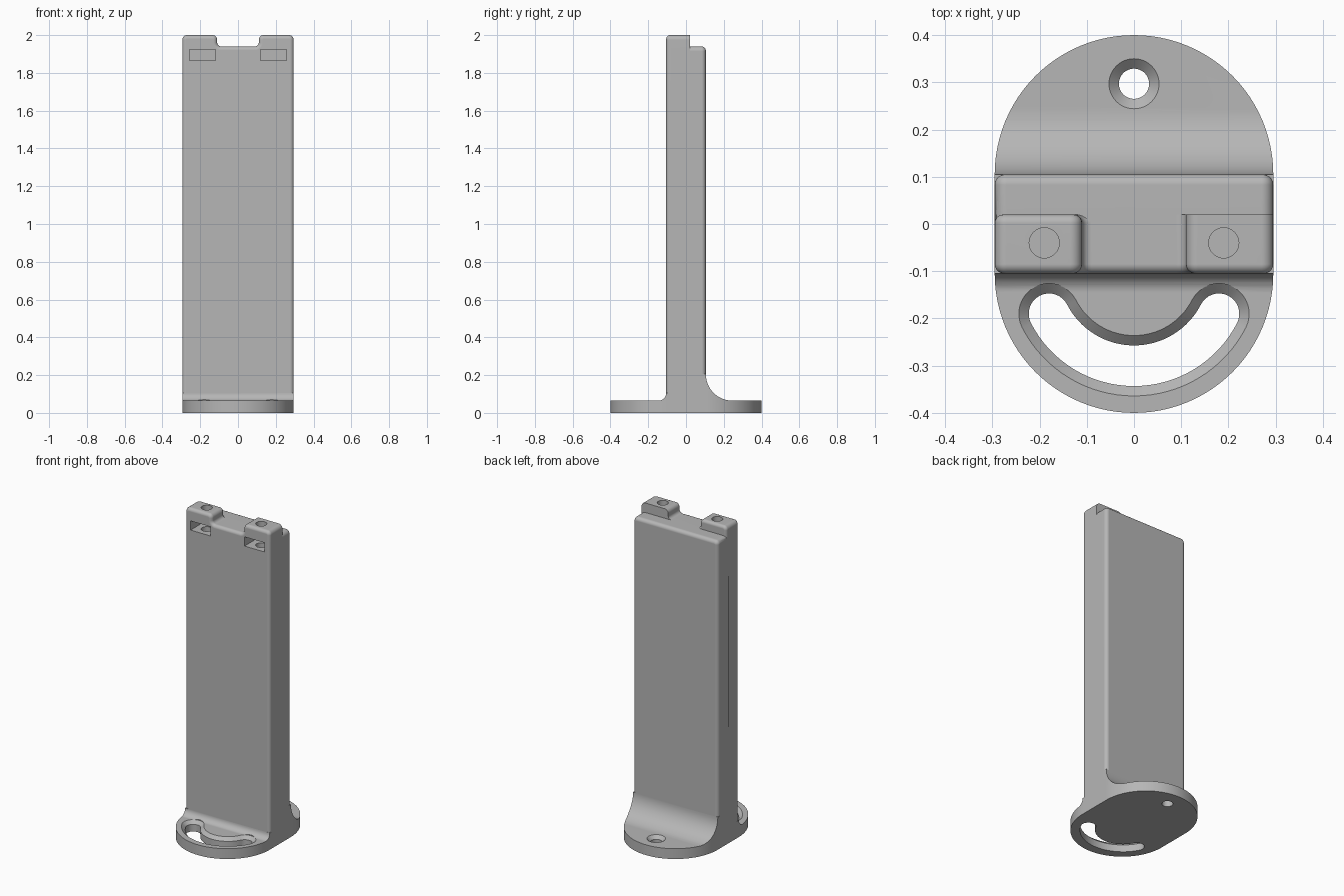
import bpy, bmesh
from math import sin, cos, pi, radians, atan2, hypot

if "Cube" in bpy.data.objects:
    bpy.data.objects.remove(bpy.data.objects["Cube"])

W, D = 0.295, 0.105          # half width / half depth of the column

grey = bpy.data.materials.new("light_grey")
grey.diffuse_color = (0.47, 0.47, 0.47, 1)
grey.use_nodes = True
grey.node_tree.nodes["Principled BSDF"].inputs["Base Color"].default_value = grey.diffuse_color


def arc(cx, cy, r, a0, a1, n=8):
    """Points on a circular arc, angles in degrees."""
    return [(cx + r * cos(radians(a0 + (a1 - a0) * i / n)),
             cy + r * sin(radians(a0 + (a1 - a0) * i / n))) for i in range(n + 1)]


def loft(name, loops, bevels=()):
    """Solid skinned through equal-length 3D loops; bevels = (edge test, radius)."""
    bm = bmesh.new()
    rings = [[bm.verts.new(p) for p in lp] for lp in loops]
    n = len(rings[0])
    bm.faces.new(rings[0])
    bm.faces.new(rings[-1])
    for a, b in zip(rings, rings[1:]):
        for i in range(n):
            j = (i + 1) % n
            bm.faces.new((a[i], a[j], b[j], b[i]))
    bmesh.ops.recalc_face_normals(bm, faces=bm.faces)
    for test, r in bevels:
        edges = [e for e in bm.edges if all(test(v.co) for v in e.verts)]
        bmesh.ops.bevel(bm, geom=edges, offset=r, segments=5, profile=0.5,
                        affect='EDGES', clamp_overlap=False)
    bmesh.ops.recalc_face_normals(bm, faces=bm.faces)
    me = bpy.data.meshes.new(name)
    bm.to_mesh(me)
    bm.free()
    me.materials.append(grey)
    ob = bpy.data.objects.new(name, me)
    bpy.context.collection.objects.link(ob)
    return ob


def along_z(outline, z):
    return [(x, y, z) for x, y in outline]


def along_y(outline, y):
    return [(x, y, z) for x, z in outline]


def combine(target, other, op):
    """Apply a boolean and remove the helper."""
    m = target.modifiers.new("bool", 'BOOLEAN')
    m.operation, m.solver, m.object = op, 'EXACT', other
    bpy.context.view_layer.objects.active = target
    bpy.ops.object.modifier_apply(modifier=m.name)
    bpy.data.objects.remove(other)


# Foot: side profile with a big rear and small front fillet, trimmed to the rounded plate
side = ([(-0.42, 0), (0.42, 0), (0.42, 0.065)]
        + arc(D + 0.14, 0.205, 0.14, 270, 180, 16)
        + [(0.08, 0.205), (-0.08, 0.105)]
        + arc(-D - 0.04, 0.105, 0.04, 0, -90, 8) + [(-0.42, 0.065)])
bracket = loft("bracket", [[(x, y, z) for y, z in side] for x in (-0.32, 0.32)])
plate = arc(0, D, W, 0, 180, 48) + arc(0, -D, W, 180, 360, 48)
combine(bracket, loft("plate_outline", [along_z(plate, -0.1), along_z(plate, 0.4)]),
        'INTERSECT')

# Front half of the column, ending in two lugs with a filleted notch between
R = 0.025
lug = ([(W, 0.02), (W, 1.93)] + arc(W - R, 2 - R, R, 0, 90, 6)
       + arc(0.11 + R, 2 - R, R, 90, 180, 6) + arc(0.09, 1.96, 0.02, 0, -90, 6))
front = lug + [(-x, z) for x, z in reversed(lug)]
front_half = loft(
    "front_half", [along_y(front, -D), along_y(front, 0.02)],
    [(lambda c: c.y < -D + 1e-4, 0.02),
     (lambda c: c.y > 0.0199 and c.x < -0.08 and c.z > 1.92, 0.018)])

# Back half of the column, lower than the lugs
back = [(-W, 0.02), (W, 0.02)] + arc(W - R, 1.94 - R, R, 0, 90, 6) \
    + arc(-W + R, 1.94 - R, R, 90, 180, 6)
back_half = loft("back_half", [along_y(back, 0.0), along_y(back, D)],
                 [(lambda c: c.y > D - 1e-4, 0.022)])

combine(front_half, back_half, 'UNION')
combine(bracket, front_half, 'UNION')

# Countersunk pivot hole
steps = lambda a, b: [(a, -0.05), (a, 0.045), (b, 0.065), (b, 0.12)]
combine(bracket, loft("pivot_hole", [along_z(arc(0, 0.297, r, 0, 352.5, 47), z)
                                     for r, z in steps(0.032, 0.053)]), 'DIFFERENCE')

# Countersunk curved adjustment slot
ex, ey, cy = 0.18, -0.19, -0.098
rad, a = hypot(ex, ey - cy), 180 / pi * atan2(ey - cy, ex)


def slot(h):
    left = -180 - a
    return (arc(0, cy, rad + h, left, a, 32)
            + arc(ex, ey, h, a, a + 180, 16)[1:]
            + arc(0, cy, rad - h, a, left, 32)[1:]
            + arc(-ex, ey, h, left + 180, left + 360, 16)[1:-1])


combine(bracket, loft("curved_slot", [along_z(slot(h), z) for h, z in steps(0.043, 0.064)]),
        'DIFFERENCE')

# Screw holes and nut pockets in the lugs
for s in (-1, 1):
    ring = arc(s * 0.19, -0.04, 0.032, 0, 348.75, 31)
    combine(bracket, loft("screw_hole", [along_z(ring, 1.78), along_z(ring, 2.1)]),
            'DIFFERENCE')
    x0, x1 = s * 0.188 - 0.069, s * 0.188 + 0.069
    pocket = [(x0, 1.865), (x1, 1.865), (x1, 1.923), (x0, 1.923)]
    combine(bracket, loft("nut_pocket", [along_y(pocket, -0.2), along_y(pocket, 0.03)]),
            'DIFFERENCE')

# Smooth shading on rounded surfaces, sharp at hard edges
bpy.ops.object.select_all(action='DESELECT')
bracket.select_set(True)
bpy.context.view_layer.objects.active = bracket
bpy.ops.object.shade_smooth_by_angle(angle=radians(30))
bracket.modifiers.new("even_normals", 'WEIGHTED_NORMAL').keep_sharp = True
